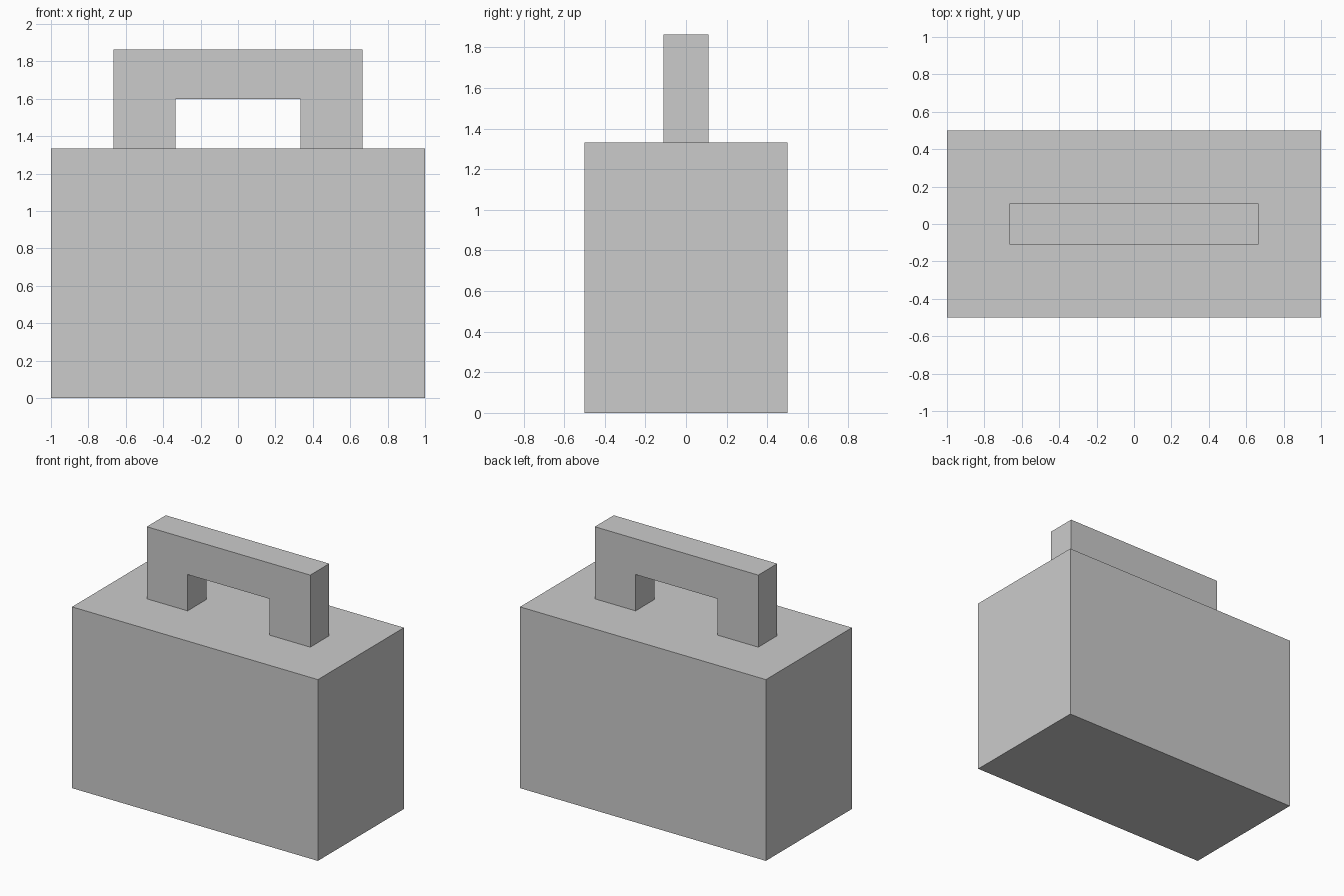
import bpy
import bmesh

if "Cube" in bpy.data.objects:
    bpy.data.objects.remove(bpy.data.objects["Cube"])

BODY_HEIGHT = 1.333


def make_object(name, bm):
    bmesh.ops.recalc_face_normals(bm, faces=bm.faces)
    mesh = bpy.data.meshes.new(name)
    bm.to_mesh(mesh)
    bm.free()
    obj = bpy.data.objects.new(name, mesh)
    bpy.context.collection.objects.link(obj)
    return obj


def extrude_profile(name, profile, depth):
    """Extrude an (x, z) outline along y, centred on y = 0."""
    bm = bmesh.new()
    face = bm.faces.new([bm.verts.new((x, -depth / 2, z)) for x, z in profile])
    result = bmesh.ops.extrude_face_region(bm, geom=[face], use_keep_orig=True)
    verts = [v for v in result["geom"] if isinstance(v, bmesh.types.BMVert)]
    bmesh.ops.translate(bm, verts=verts, vec=(0, depth, 0))
    return make_object(name, bm)


# Main block
extrude_profile("body", [(-1, 0), (1, 0), (1, BODY_HEIGHT), (-1, BODY_HEIGHT)], 1.0)

# Arched carry handle: right half of the outline, mirrored to the left
half = [(0.333, 1.6), (0.333, BODY_HEIGHT), (0.665, BODY_HEIGHT), (0.665, 1.863)]
extrude_profile("handle", half + [(-x, z) for x, z in reversed(half)], 0.22)
